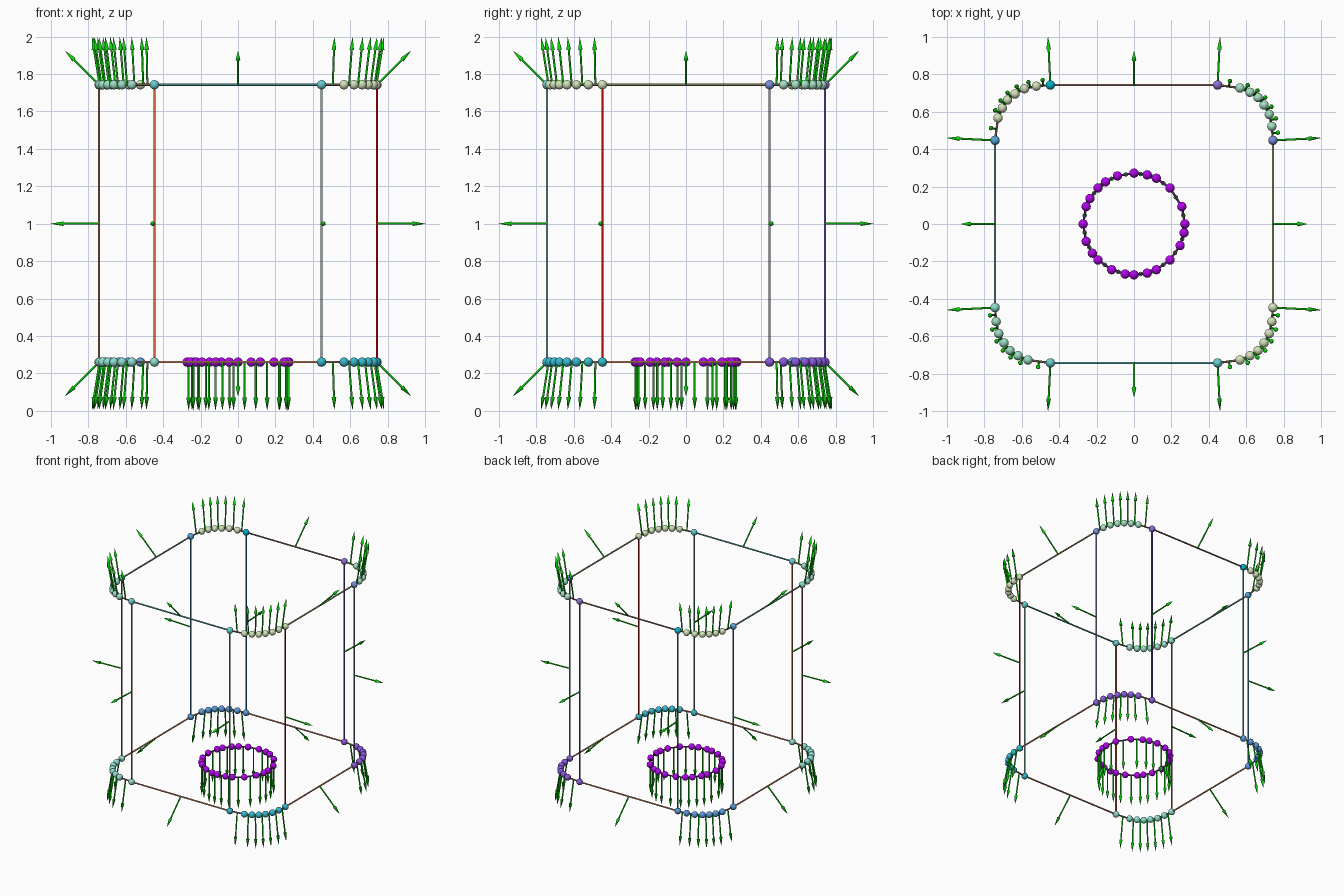
import bpy, bmesh
from math import sin, cos, radians
from mathutils import Vector, Matrix

if "Cube" in bpy.data.objects:
    bpy.data.objects.remove(bpy.data.objects["Cube"])

H = 0.743            # half size of the body
S = 0.447            # where the straight sides end
Z0, Z1 = 0.26, 1.743
DOT, ROD, LEN = 0.025, 0.006, 0.26


def material(rgb, cache={}):
    if rgb not in cache:
        m = bpy.data.materials.new("colour")
        m.diffuse_color = [min(1, 1.15 * (c / 255) ** 2.1) for c in rgb] + [1]
        m.use_nodes = True
        m.node_tree.nodes["Principled BSDF"].inputs["Base Color"].default_value = m.diffuse_color
        cache[rgb] = m
    return cache[rgb]


def cone(bm, a, b, r1, r2, sides=8):
    d = b - a
    rot = d.to_track_quat('Z', 'Y').to_matrix().to_4x4()
    bmesh.ops.create_cone(bm, cap_ends=True, segments=sides, radius1=r1, radius2=r2,
                          depth=d.length, matrix=Matrix.Translation((a + b) / 2) @ rot)


def finish(bm, name, rgb):
    me = bpy.data.meshes.new(name)
    bm.to_mesh(me)
    bm.free()
    ob = bpy.data.objects.new(name, me)
    bpy.context.collection.objects.link(ob)
    me.materials.append(material(rgb))
    bpy.ops.object.select_all(action='DESELECT')
    bpy.context.view_layer.objects.active = ob
    ob.select_set(True)
    bpy.ops.object.shade_smooth_by_angle(angle=radians(50))


def dots(name, points, rgb):
    bm = bmesh.new()
    for p in points:
        bmesh.ops.create_uvsphere(bm, u_segments=16, v_segments=10, radius=DOT,
                                  matrix=Matrix.Translation(p))
    finish(bm, name, rgb)


def rods(name, pairs, rgb):
    bm = bmesh.new()
    for a, b in pairs:
        cone(bm, a, b, ROD, ROD)
    finish(bm, name, rgb)


arrow_bm = bmesh.new()


def arrow(p, d):
    d = Vector(d).normalized()
    neck = p + d * (LEN - 0.07)
    cone(arrow_bm, p, neck, 0.0055, 0.0055)
    cone(arrow_bm, neck, p + d * LEN, 0.0125, 0)


# Rounded corner, as offsets from the corner centre (slightly uneven spacing)
ARC = [(0, .296), (.12, .28), (.173, .257), (.216, .229),
       (.248, .189), (.276, .139), (.29, .075), (.296, 0)]
TEAL, BEIGE, CYAN = (128, 205, 190), (195, 210, 170), (50, 170, 190)
PURPLE, BLUE, VIOLET = (125, 80, 205), (80, 140, 205), (125, 100, 200)
BROWN = (130, 95, 85)
# corner signs, bottom colour, top colour, top end colours (y end, x end)
CORNERS = [
    (-1, -1, TEAL, (140, 205, 180), (95, 190, 190), TEAL),
    (1, -1, CYAN, BEIGE, (90, 190, 190), BEIGE),
    (1, 1, PURPLE, (150, 210, 180), VIOLET, (110, 130, 205)),
    (-1, 1, BLUE, BEIGE, (0, 165, 190), (80, 150, 200)),
]
for sx, sy, low, high, end_y, end_x in CORNERS:
    tag = ("front" if sy < 0 else "back") + ("_left" if sx < 0 else "_right")
    # the back left corner has its spacing the other way round
    arc = sorted((y, x) for x, y in ARC) if (sx, sy) == (-1, 1) else ARC
    for z, level, up in ((Z0, "bottom", -1), (Z1, "top", 1)):
        pts = [Vector((sx * (S + x), sy * (S + y), z)) for x, y in arc]
        if up < 0:
            dots(f"{level}_corner_dots_{tag}", pts, low)
        else:
            dots(f"{level}_corner_dots_{tag}", pts[1:-1], high)
            dots(f"end_dot_y_{tag}", pts[:1], end_y)
            dots(f"end_dot_x_{tag}", pts[-1:], end_x)
        pairs = list(zip(pts, pts[1:]))
        rods(f"{level}_corner_rods_{tag}", pairs, BROWN)
        for a, b in pairs:
            mid = (a + b) / 2
            out = (mid - Vector((sx * S, sy * S, z))).normalized()
            arrow(mid, out * 0.16 + Vector((0, 0, up)))

# Upright rods with their sideways arrows
UPRIGHTS = [(-S, -H, (215, 95, 60)), (S, -H, (110, 155, 155)),
            (-H, -S, (140, 85, 70)), (H, -S, (175, 15, 10)),
            (-H, S, (70, 135, 160)), (H, S, (125, 130, 165)),
            (-S, H, (45, 135, 160)), (S, H, (90, 75, 165))]
for i, (x, y, rgb) in enumerate(UPRIGHTS):
    rods(f"upright_rod_{i}", [(Vector((x, y, Z0)), Vector((x, y, Z1)))], rgb)
    if abs(x) > abs(y):
        arrow(Vector((x, y, 1)), (x / H, 0.05 * y / S, 0))
    else:
        arrow(Vector((x, y, 1)), (0.05 * x / S, y / H, 0))

# Straight rods at the top and bottom with their diagonal arrows
SIDES = [("front", 0, -1, (80, 155, 160)), ("back", 0, 1, (125, 95, 90)),
         ("left", -1, 0, (100, 130, 130)), ("right", 1, 0, (140, 140, 100))]
for name, dx, dy, top_rgb in SIDES:
    for z, up, level, rgb in ((Z0, -1, "bottom", (190, 125, 95)), (Z1, 1, "top", top_rgb)):
        mid = Vector((dx * H, dy * H, z))
        half = Vector((dy * S, dx * S, 0))
        rods(f"{level}_{name}_rod", [(mid - half, mid + half)], rgb)
        arrow(mid, (dx, dy, up))

# Round opening in the bottom
ANGLES = [90, 75, 64, 45, 20, 0, -10, -25, -45, -64, -75, -90, -100, -116,
          -135, -145, -160, -180, -200, -210, -225, -236, -251]
ring = [Vector((0.272 * cos(radians(a)), 0.272 * sin(radians(a)), Z0)) for a in ANGLES]
dots("opening_dots", ring, (165, 10, 222))
ring_pairs = list(zip(ring, ring[1:] + ring[:1]))
rods("opening_rods", ring_pairs, (100, 30, 120))
for a, b in ring_pairs:
    arrow((a + b) / 2, (0, 0, -1))

finish(arrow_bm, "direction_arrows", (15, 195, 15))
